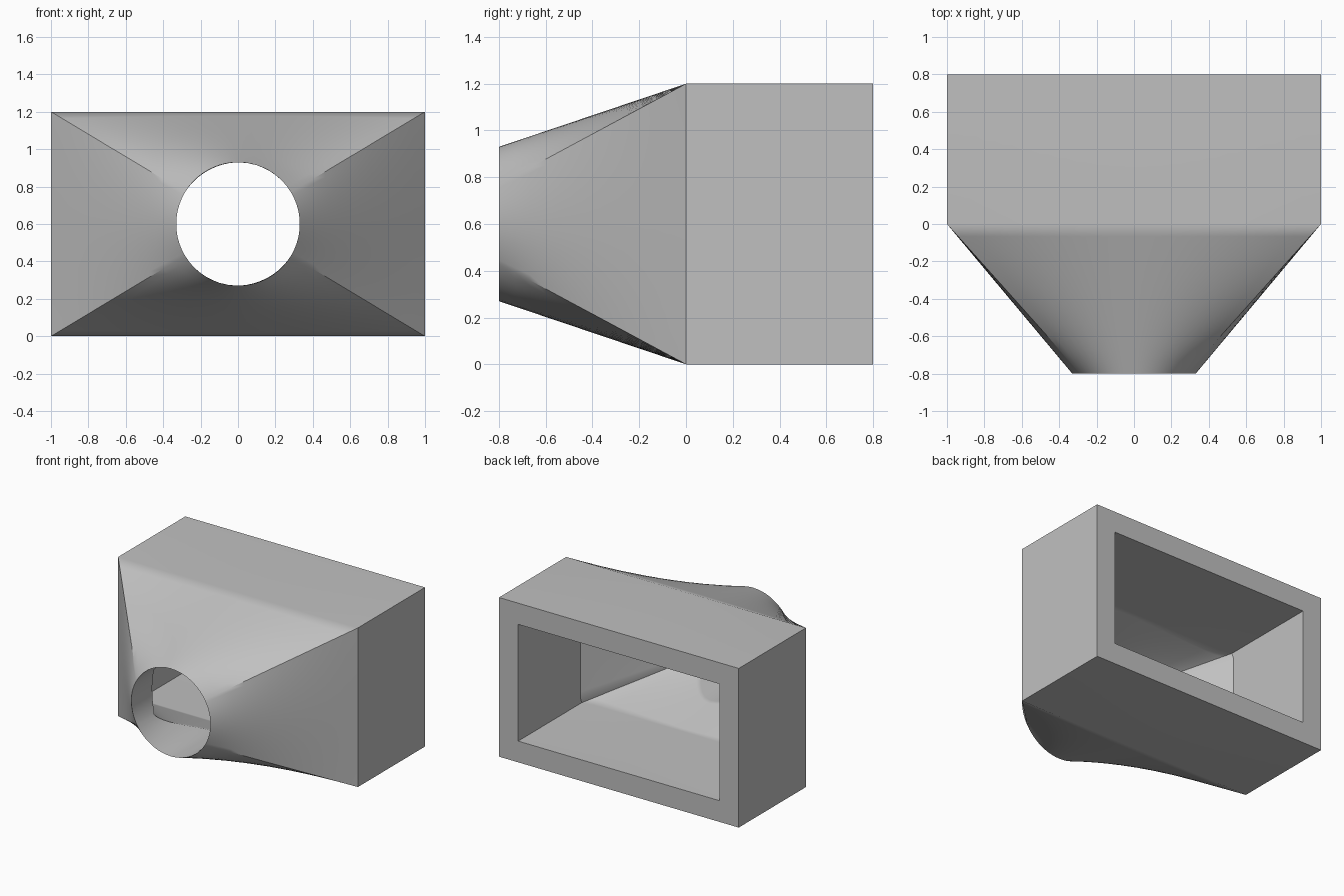
import bpy, bmesh, math
from mathutils import Vector

if "Cube" in bpy.data.objects:
    bpy.data.objects.remove(bpy.data.objects["Cube"])

HALF_W, HALF_H, DEPTH = 1.0, 0.6, 0.8
WALL, RADIUS = 0.16, 0.33
SEGS, STEPS = 20, 12
CORNER = math.atan2(HALF_H, HALF_W)

# Each side runs between two corner signs and two matching circle angles
SIDES = [((1, -1), (1, 1), -CORNER, CORNER),
         ((1, 1), (-1, 1), CORNER, math.pi - CORNER),
         ((-1, 1), (-1, -1), math.pi - CORNER, math.pi + CORNER),
         ((-1, -1), (1, -1), math.pi + CORNER, 2 * math.pi - CORNER)]


def rectangle(w, h, y_side, y_top=None):
    """Rectangular ring; side and top edges may break at different depths."""
    y_top = y_side if y_top is None else y_top
    pts = []
    for i, (a, b, _, _) in enumerate(SIDES):
        for k in range(SEGS):
            t = k / SEGS
            y = (y_side + y_top) / 2 if k == 0 else (y_side, y_top)[i % 2]
            pts.append(Vector(((a[0] + (b[0] - a[0]) * t) * w, y,
                               (a[1] + (b[1] - a[1]) * t) * h)))
    return pts


def ellipse(rx, rz, y):
    pts = []
    for _, _, a, b in SIDES:
        for k in range(SEGS):
            ang = a + (b - a) * k / SEGS
            pts.append(Vector((rx * math.cos(ang), y, rz * math.sin(ang))))
    return pts


def blend(r0, r1, t):
    return [p.lerp(q, t) for p, q in zip(r0, r1)]


def meet_bore(p, q):
    """Point on the line p-q where it reaches the bore cylinder."""
    lo, hi = 0.0, 1.0
    for _ in range(40):
        mid = (lo + hi) / 2
        m = p.lerp(q, mid)
        lo, hi = (mid, hi) if math.hypot(m.x, m.z) > RADIUS else (lo, mid)
    return p.lerp(q, lo)


# Outer skin: box, then loft to the round mouth
outer_rect = rectangle(HALF_W, HALF_H, 0)
mouth = ellipse(RADIUS, RADIUS, -DEPTH)
rings = [rectangle(HALF_W, HALF_H, DEPTH)]
rings += [blend(outer_rect, mouth, i / STEPS) for i in range(STEPS + 1)]

# Inner skin: parallel to the outer one, cut through by the round bore
slope_x = math.atan2(HALF_W - RADIUS, DEPTH)
slope_z = math.atan2(HALF_H - RADIUS, DEPTH)
inner_w, inner_h = HALF_W - WALL, HALF_H - WALL
inner_rect = rectangle(inner_w, inner_h, WALL * math.tan(slope_x / 2),
                       WALL * math.tan(slope_z / 2))
inner_end = ellipse(RADIUS - WALL / math.cos(slope_x),
                    RADIUS - WALL / math.cos(slope_z), -DEPTH)
bore_edge = [meet_bore(p, q) for p, q in zip(inner_rect, inner_end)]
rings += [blend(bore_edge, inner_rect, i / STEPS) for i in range(STEPS + 1)]
rings.append(rectangle(inner_w, inner_h, DEPTH))

# Bridge all rings into one closed shell
bm = bmesh.new()
loops = [[bm.verts.new(p + Vector((0, 0, HALF_H))) for p in r] for r in rings]
for a, b in zip(loops, loops[1:] + loops[:1]):
    for k in range(len(a)):
        n = (k + 1) % len(a)
        bm.faces.new((a[k], a[n], b[n], b[k]))
bmesh.ops.recalc_face_normals(bm, faces=bm.faces)
mesh = bpy.data.meshes.new("duct_adapter")
bm.to_mesh(mesh)
bm.free()
duct = bpy.data.objects.new("duct_adapter", mesh)
bpy.context.collection.objects.link(duct)

# Plain grey finish
grey = bpy.data.materials.new("plain_grey")
grey.use_nodes = True
color = (0.53, 0.53, 0.53, 1)
grey.diffuse_color = color
grey.node_tree.nodes["Principled BSDF"].inputs["Base Color"].default_value = color
mesh.materials.append(grey)

# Smooth loft with crisp edges
bpy.ops.object.select_all(action='DESELECT')
duct.select_set(True)
bpy.context.view_layer.objects.active = duct
bpy.ops.object.shade_smooth_by_angle(angle=math.radians(30))
weighted = duct.modifiers.new("even_shading", 'WEIGHTED_NORMAL')
weighted.keep_sharp = True
